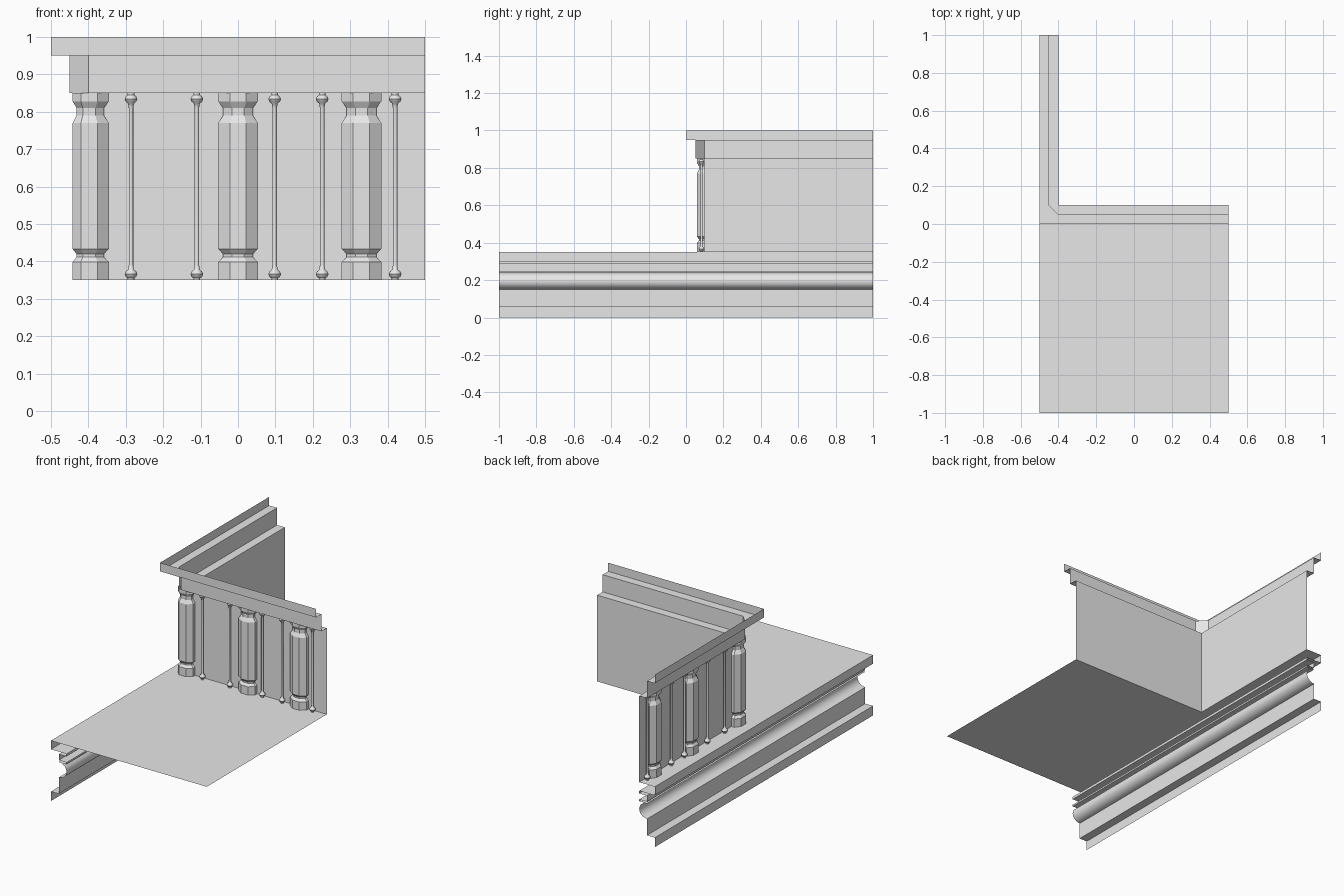
import bpy, bmesh, math

if "Cube" in bpy.data.objects:
    bpy.data.objects.remove(bpy.data.objects["Cube"])

stone = bpy.data.materials.new("pale_grey_stone")
stone.use_nodes = True
stone.diffuse_color = (0.8, 0.8, 0.8, 1)
stone.node_tree.nodes["Principled BSDF"].inputs["Base Color"].default_value = (0.8, 0.8, 0.8, 1)


def loft(name, rows, smooth=None):
    """Sheet through rows of points; repeated points collapse into mitres."""
    bm = bmesh.new()
    grid = [[bm.verts.new(p) for p in row] for row in rows]
    for a, b in zip(grid, grid[1:]):
        for i in range(len(a) - 1):
            bm.faces.new((a[i], b[i], b[i + 1], a[i + 1]))
    bmesh.ops.dissolve_degenerate(bm, dist=1e-5, edges=bm.edges[:])
    bmesh.ops.remove_doubles(bm, verts=bm.verts[:], dist=1e-5)
    bmesh.ops.recalc_face_normals(bm, faces=bm.faces[:])
    mesh = bpy.data.meshes.new(name)
    bm.to_mesh(mesh)
    bm.free()
    mesh.materials.append(stone)
    obj = bpy.data.objects.new(name, mesh)
    bpy.context.collection.objects.link(obj)
    if smooth:
        bpy.ops.object.select_all(action='DESELECT')
        obj.select_set(True)
        bpy.context.view_layer.objects.active = obj
        bpy.ops.object.shade_smooth_by_angle(angle=math.radians(smooth))
    return obj


# Plan paths around the corner
lip = [(-.5, 1), (-.5, 0), (-.5, 0), (.5, 0)]
frieze = [(-.45, 1), (-.45, .1), (-.4, .05), (.5, .05)]
wall = [(-.4, 1), (-.4, .1), (-.4, .1), (.5, .1)]


def sweep(name, levels):
    loft(name, [[(x, y, z) for x, y in path] for path, z in levels])


sweep("cornice", [(lip, 1), (lip, .95), (frieze, .95), (frieze, .85), (wall, .85)])
sweep("corner_wall", [(wall, .85), (wall, .35)])

# Floor with a ledge beside the side wall
loft("floor", [[(x, y, .35) for y in (-1, .1)] for x in (-.5, -.4, .5)])
loft("side_ledge", [[(x, y, .35) for y in (.1, 1)] for x in (-.5, -.4)])

# Base moulding: fillets, hollow, plinth
profile = [(-.5, .35), (-.5, .3), (-.4, .3), (-.4, .285), (-.45, .285),
           (-.45, .25), (-.4, .25), (-.4, .24)]
for i in range(11):
    a = math.pi * i / 10
    profile.append((-.45 + .05 * math.sin(a), .195 + .045 * math.cos(a)))
profile += [(-.45, .055), (-.5, .055), (-.5, 0)]
loft("base_moulding", [[(x, y, z) for y in (-1, 1)] for x, z in profile], 30)

# Vertical shape of the columns: height, width factor
waist = [(.35, 1), (.398, 1), (.412, .75), (.42, .75), (.433, 1),
         (.77, 1), (.79, .75), (.81, .75), (.828, 1), (.85, 1)]
# Half octagon standing out from a wall: along, outward
half = [(-.053, 0), (-.053, .018), (-.022, .042), (.022, .042), (.053, .018), (.053, 0)]


def front(along, out):
    return along, .1 - out


def side(along, out):
    return -.4 - out, along


def column(name, place, centre):
    rows = []
    for z, s in waist:
        rows.append([(*place(centre + u * s, v * s), z) for u, v in half])
    loft(name, rows)


for i, c in enumerate((0, .33)):
    column(f"front_column_{i + 1}", front, c)
for i, c in enumerate((.54, .88)):
    column(f"side_column_{i + 1}", side, c)

# Column wrapped round the outer corner
wrap = [(.055, 0), (.055, -.018), (.025, -.042), (-.02, -.042)]
wrap += [(y, x) for x, y in reversed(wrap)]
loft("corner_column", [[(-.4 + x * s, .1 + y * s, z) for x, y in wrap] for z, s in waist])

# Slender turned rods with a ring at each end
end = [(.35, .009), (.355, .009), (.359, .014), (.366, .017), (.373, .014), (.378, .008), (.39, .006)]
turned = end + [(1.2 - z, r) for z, r in reversed(end)]


def rod(name, place, centre):
    ring = [math.tau * i / 10 for i in range(11)]
    rows = []
    for z, r in turned:
        rows.append([(*place(centre + r * math.cos(a), .017 + r * math.sin(a)), z) for a in ring])
    loft(name, rows, 40)


for i, c in enumerate((-.286, -.11, .098, .225, .42)):
    rod(f"front_rod_{i + 1}", front, c)
for i, c in enumerate((.24, .4, .61, .73, .95)):
    rod(f"side_rod_{i + 1}", side, c)
